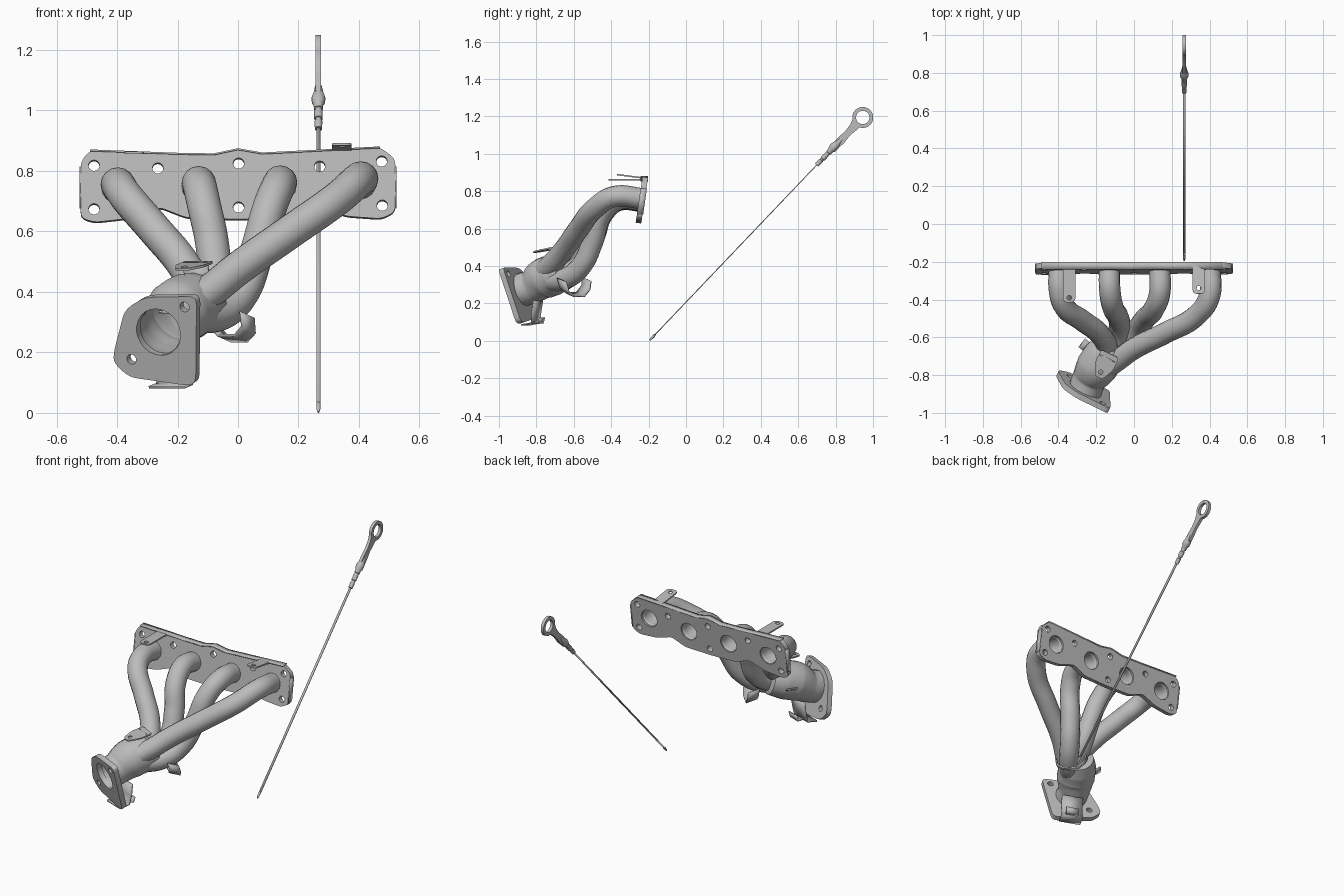
import bpy, math
from mathutils import Vector, Matrix

if "Cube" in bpy.data.objects:
    bpy.data.objects.remove(bpy.data.objects["Cube"])

metal = bpy.data.materials.new("grey_metal")
metal.diffuse_color = (0.5, 0.5, 0.5, 1)
metal.use_nodes = True
metal.node_tree.nodes["Principled BSDF"].inputs["Base Color"].default_value = metal.diffuse_color


def finish(ob, smooth=True):
    """Convert to mesh, assign material, shade."""
    bpy.ops.object.select_all(action='DESELECT')
    ob.select_set(True)
    bpy.context.view_layer.objects.active = ob
    if ob.type == 'CURVE':
        bpy.ops.object.convert(target='MESH')
    ob = bpy.context.object
    ob.data.materials.clear()
    ob.data.materials.append(metal)
    if smooth:
        bpy.ops.object.shade_smooth_by_angle(angle=math.radians(35))
    return ob


def link(name, data):
    ob = bpy.data.objects.new(name, data)
    bpy.context.collection.objects.link(ob)
    return ob


def frame(origin, n):
    """Matrix whose z is n and whose x stays horizontal."""
    z = Vector(n).normalized()
    x = Vector((0, 0, 1)).cross(z)
    x = x.normalized() if x.length > 0.01 else Vector((1, 0, 0))
    m = Matrix((x, z.cross(x), z)).transposed().to_4x4()
    m.translation = origin
    return m


def circle(cx, cy, r, n=24, a0=0.0, a1=2 * math.pi):
    return [(cx + r * math.cos(a0 + (a1 - a0) * i / n),
             cy + r * math.sin(a0 + (a1 - a0) * i / n)) for i in range(n)]


def rounded(pts, cut=0.02, steps=4):
    """Round polygon corners with small quadratic arcs."""
    out = []
    for i, p in enumerate(pts):
        p, a, b = Vector(p), Vector(pts[i - 1]), Vector(pts[(i + 1) % len(pts)])
        s = p + (a - p).normalized() * min(cut, (a - p).length * .45)
        e = p + (b - p).normalized() * min(cut, (b - p).length * .45)
        for k in range(steps + 1):
            t = k / steps
            out.append(tuple(s * (1 - t) ** 2 + p * 2 * t * (1 - t) + e * t * t))
    return out


def plate(name, outline, holes, m, thick):
    """Flat plate with holes: local z = 0 is the outer face, body lies below."""
    cu = bpy.data.curves.new(name, 'CURVE')
    cu.dimensions, cu.fill_mode, cu.extrude = '2D', 'BOTH', thick / 2
    for loop in [outline] + [circle(*h) for h in holes]:
        sp = cu.splines.new('POLY')
        sp.points.add(len(loop) - 1)
        for q, (x, y) in zip(sp.points, loop):
            q.co = (x, y, 0, 1)
        sp.use_cyclic_u = True
    ob = link(name, cu)
    ob.matrix_world = m @ Matrix.Translation((0, 0, -thick / 2))
    return finish(ob)


def to_plane(pts, m):
    """Front coordinates (x, z) projected along y onto the plane of m."""
    n, o, inv, out = m.col[2].to_3d(), m.translation, m.inverted(), []
    for x, z, *r in pts:
        y = o.y - (n.x * (x - o.x) + n.z * (z - o.z)) / n.y
        q = inv @ Vector((x, y, z))
        out.append((q.x, q.y, *r))
    return out


def tube(name, pts, radii, wall=0.0, smooth_path=True, res=10):
    """Round tube through points with a radius at each one."""
    cu = bpy.data.curves.new(name, 'CURVE')
    cu.dimensions, cu.bevel_depth, cu.bevel_resolution = '3D', 1.0, 6
    cu.use_fill_caps = wall == 0
    cu.resolution_u = res
    sp = cu.splines.new('BEZIER' if smooth_path else 'POLY')
    target = sp.bezier_points if smooth_path else sp.points
    target.add(len(pts) - 1)
    for q, p, r in zip(target, pts, radii):
        q.co = p if smooth_path else (*p, 1)
        q.radius = r
        if smooth_path:
            q.handle_left_type = q.handle_right_type = 'AUTO'
    ob = finish(link(name, cu))
    if wall:
        mod = ob.modifiers.new("wall", 'SOLIDIFY')
        mod.thickness, mod.offset = wall, 0
    return ob


def strip(name, pts, width, thick=0.008):
    """Bent sheet: a path swept along a width vector."""
    w = Vector(width) / 2
    verts = [Vector(p) + s * w for p in pts for s in (-1, 1)]
    faces = [(2 * i, 2 * i + 1, 2 * i + 3, 2 * i + 2) for i in range(len(pts) - 1)]
    me = bpy.data.meshes.new(name)
    me.from_pydata(verts, [], faces)
    ob = finish(link(name, me))
    mod = ob.modifiers.new("sheet", 'SOLIDIFY')
    mod.thickness, mod.offset = thick, 0
    return ob


# Engine-side flange with ports and bolt holes
head = frame((0, -0.250, 0.76), (0, -1, 0.15))
top_edge = [(.47, .878), (.2, .864), (.08, .858), (0, .872), (-.08, .855), (-.2, .857), (-.49, .868)]
outline = top_edge + [(-.52, .83), (-.52, .645), (-.475, .63), (-.36, .643), (-.26, .68), (-.17, .645),
                      (0, .64), (.17, .645), (.26, .683), (.36, .65), (.475, .642), (.52, .665), (.52, .84)]
bolts = [(-.476, .818), (-.265, .809), (.002, .825), (.27, .815), (.475, .832), (-.476, .674), (.002, .68), (.477, .686)]
ports = [(-.395, .748), (-.13, .75), (.136, .753), (.402, .762)]
holes = to_plane([(x, z, .018) for x, z in bolts] + [(x, z, .053) for x, z in ports], head)
plate("head_flange", rounded(to_plane(outline, head)), holes, head, 0.03)

# Thin folded lips along the flange edge
strip("top_lip", [(x, -.222, z) for x, z in top_edge], (0, .04, 0), .006)
for side, x in (("left", -.521), ("right", .521)):
    strip(side + "_lip", [(x, -.246, .675), (x, -.226, .815)], (0, .034, 0), .005)

# Four runners
runners = {
    "runner_1": [(-.395, -.232, .745), (-.395, -.35, .753), (-.37, -.435, .715), (-.275, -.51, .605),
                 (-.18, -.585, .49), (-.142, -.66, .41), (-.165, -.75, .35)],
    "runner_2": [(-.13, -.232, .747), (-.128, -.35, .755), (-.112, -.44, .685), (-.085, -.49, .555),
                 (-.078, -.55, .425), (-.105, -.64, .355), (-.16, -.74, .32)],
    "runner_3": [(.136, -.232, .75), (.136, -.365, .755), (.105, -.45, .68), (.06, -.50, .525),
                 (.015, -.56, .40), (-.055, -.65, .33), (-.15, -.75, .32)],
    "runner_4": [(.402, -.232, .76), (.4, -.38, .772), (.33, -.485, .71), (.17, -.575, .597),
                 (0, -.66, .477), (-.09, -.725, .405), (-.17, -.78, .35)],
}
for name, pts in runners.items():
    tube(name, pts, [.0535] * len(pts), wall=.006)

# Collector and outlet neck, closing around the runners
tube("collector", [(-.264, -.893, .269), (-.238, -.825, .29), (-.198, -.76, .333), (-.158, -.70, .355),
                   (-.115, -.645, .372), (-.108, -.636, .375)], [.085, .086, .106, .105, .09, .03], wall=.01)

# Outlet flange
out = frame((-.267, -.903, .267), (-.42, -.86, -.28))
shape = [(-.137, .385), (-.140, .10), (-.165, .09), (-.36, .118), (-.411, .165), (-.411, .20),
         (-.375, .34), (-.31, .382)]
plate("outlet_flange", rounded(to_plane(shape, out), .03),
      to_plane([(-.263, .267, .08), (-.177, .35, .017), (-.352, .177, .017)], out), out, 0.03)

# Two tabs on the head flange
tab = rounded([(-.033, 0), (-.033, -.2), (.033, -.2), (.033, 0)], .025)
plate("left_tab", tab, [(0, -.175, .012)], frame((-.343, -.215, .864), (0, 0, 1)), .008)
short = rounded([(-.033, 0), (-.033, -.16), (.033, -.16), (.033, 0)], .025)
plate("right_tab", short, [(0, -.13, .012)],
      Matrix.Translation((.343, -.21, .872)) @ Matrix.Rotation(-.13, 4, 'X'), .008)

# Shield bracket above the collector
m = Matrix.Translation((-.155, -.74, .492)) @ Matrix.Rotation(-.45, 4, 'Z') @ Matrix.Rotation(.18, 4, 'X')
plate("upper_bracket", rounded([(-.05, .06), (.055, .06), (.055, -.015), (.025, -.08), (-.02, -.08), (-.05, -.015)], .015),
      [(0, -.05, .012)], m, .008)
strip("upper_bracket_leg", [m @ Vector((0, .03, 0)), m @ Vector((0, .04, -.06)), m @ Vector((0, .01, -.11))],
      m.to_3x3() @ Vector((.09, 0, 0)))

# Small side bracket
strip("side_bracket", [(-.20, -.69, .33), (-.25, -.65, .335), (-.275, -.63, .355)], (.035, .045, 0))

# Strap hugging the lower runners
strip("lower_strap", [(.03, -.665, .325), (.035, -.65, .275), (.01, -.62, .247), (-.045, -.565, .247),
                      (-.075, -.535, .285), (-.085, -.53, .33)], (.045, .045, -.02))

# Bracket under the outlet neck
strip("neck_bracket", [(-.20, -.79, .215), (-.2, -.80, .15), (-.21, -.805, .095), (-.235, -.86, .085)],
      (.12, -.045, 0))
strip("neck_bracket_tab", [(-.2, -.80, .10), (-.185, -.775, .095), (-.18, -.77, .125)], (.07, -.025, 0))

# Dipstick blade
X = 0.266
axis = Vector((0, .69, .724)).normalized()
tip = Vector((X, -.195, .002))
at = lambda s: tip + axis * s
strip("dipstick_blade", [at(.03), at(1.32)], (.013, 0, 0), .005)
tube("dipstick_tip", [at(0), at(.012), at(.035), at(.045)], [.003, .006, .007, .004], smooth_path=False)

# Dipstick stopper collar
prof = [(1.295, .012), (1.33, .013), (1.331, .010), (1.34, .010), (1.341, .014), (1.375, .014), (1.376, .011),
        (1.385, .011), (1.386, .015), (1.405, .016), (1.415, .022), (1.435, .023), (1.46, .016), (1.49, .011)]
tube("dipstick_collar", [at(s) for s, r in prof], [r for s, r in prof], smooth_path=False)

# Dipstick pull handle: flat neck merging into a ring
loop = circle(0, 0, .056, 28, math.radians(-65), math.radians(245))
neck = [(-.022, -.075), (-.017, -.12), (-.022, -.17), (-.02, -.20), (.02, -.20), (.022, -.17), (.017, -.12), (.022, -.075)]
side = Vector((1, 0, 0))
m = Matrix((axis.cross(side), axis, side)).transposed().to_4x4()
m.translation = Vector((X + .009, .945, 1.194))
handle = plate("dipstick_handle", loop + neck, [(0, 0, .036)], m, .018)
bev = handle.modifiers.new("soft_edge", 'BEVEL')
bev.width, bev.segments, bev.limit_method = .004, 2, 'ANGLE'
